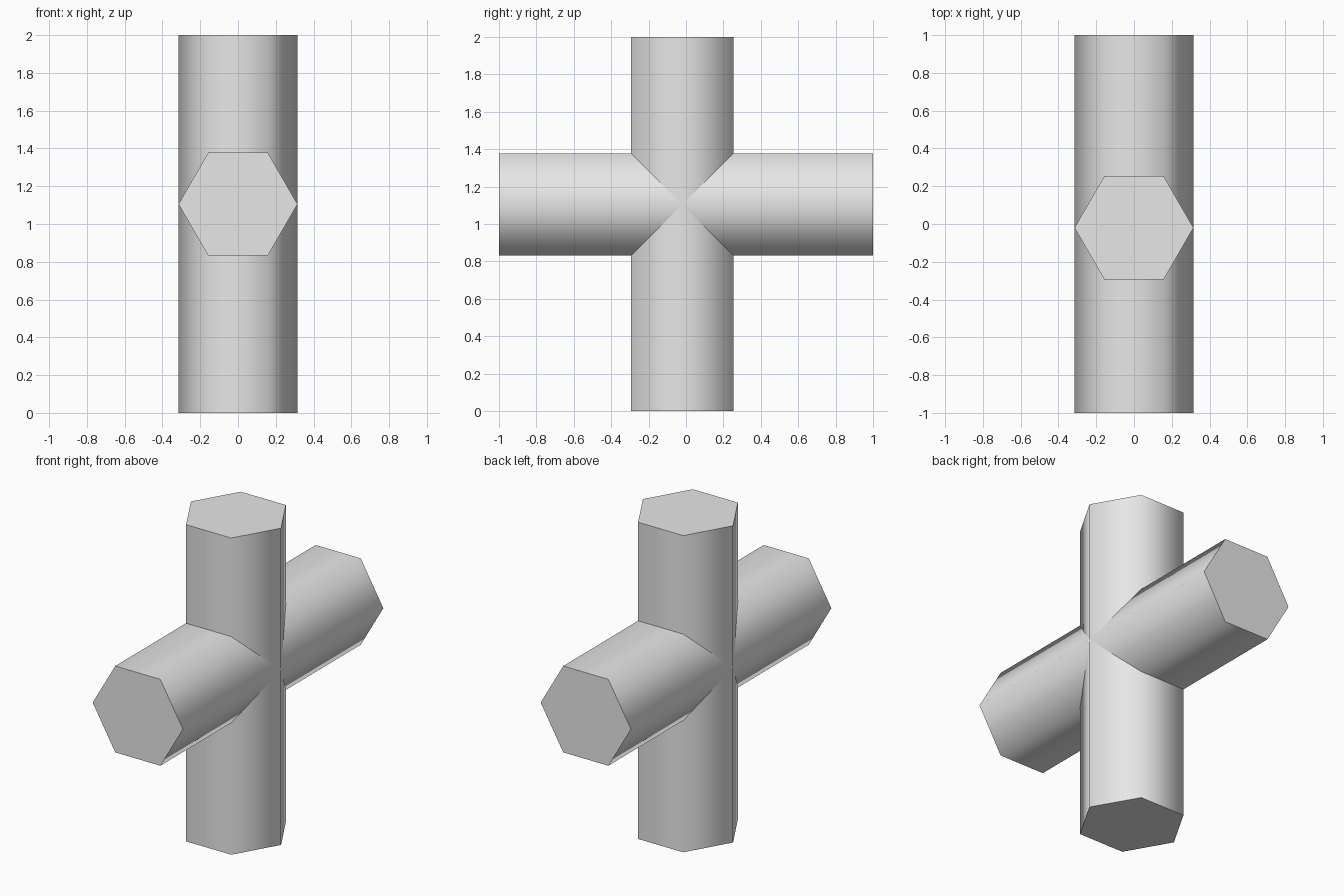
import bpy
import math

cube = bpy.data.objects.get("Cube")
if cube:
    bpy.data.objects.remove(cube, do_unlink=True)

RADIUS = 0.315
LENGTH = 2.0

# Single light grey finish
grey = bpy.data.materials.new("light grey")
grey.use_nodes = True
colour = (0.8, 0.8, 0.8, 1)
grey.diffuse_color = colour
grey.node_tree.nodes["Principled BSDF"].inputs["Base Color"].default_value = colour


def hex_bar(name, location, tilt):
    """Six-sided bar with corners on +x and -x, smooth sides and crisp ends."""
    bpy.ops.mesh.primitive_cylinder_add(vertices=6, radius=RADIUS, depth=LENGTH)
    bar = bpy.context.object
    bar.name = name
    # Turn the corners onto the x axis, then lay the bar down if needed
    bar.rotation_euler.z = math.radians(30)
    bpy.ops.object.transform_apply(location=False, rotation=True, scale=False)
    bar.rotation_euler.x = tilt
    bar.location = location
    bpy.ops.object.transform_apply(location=False, rotation=True, scale=False)
    bar.data.materials.append(grey)
    bpy.ops.object.shade_smooth_by_angle(angle=math.radians(70))
    return bar


# Upright bar and the bar crossing it from front to back
hex_bar("upright_bar", (0, -0.02, LENGTH / 2), 0)
hex_bar("cross_bar", (0, 0, 1.105), math.radians(90))
